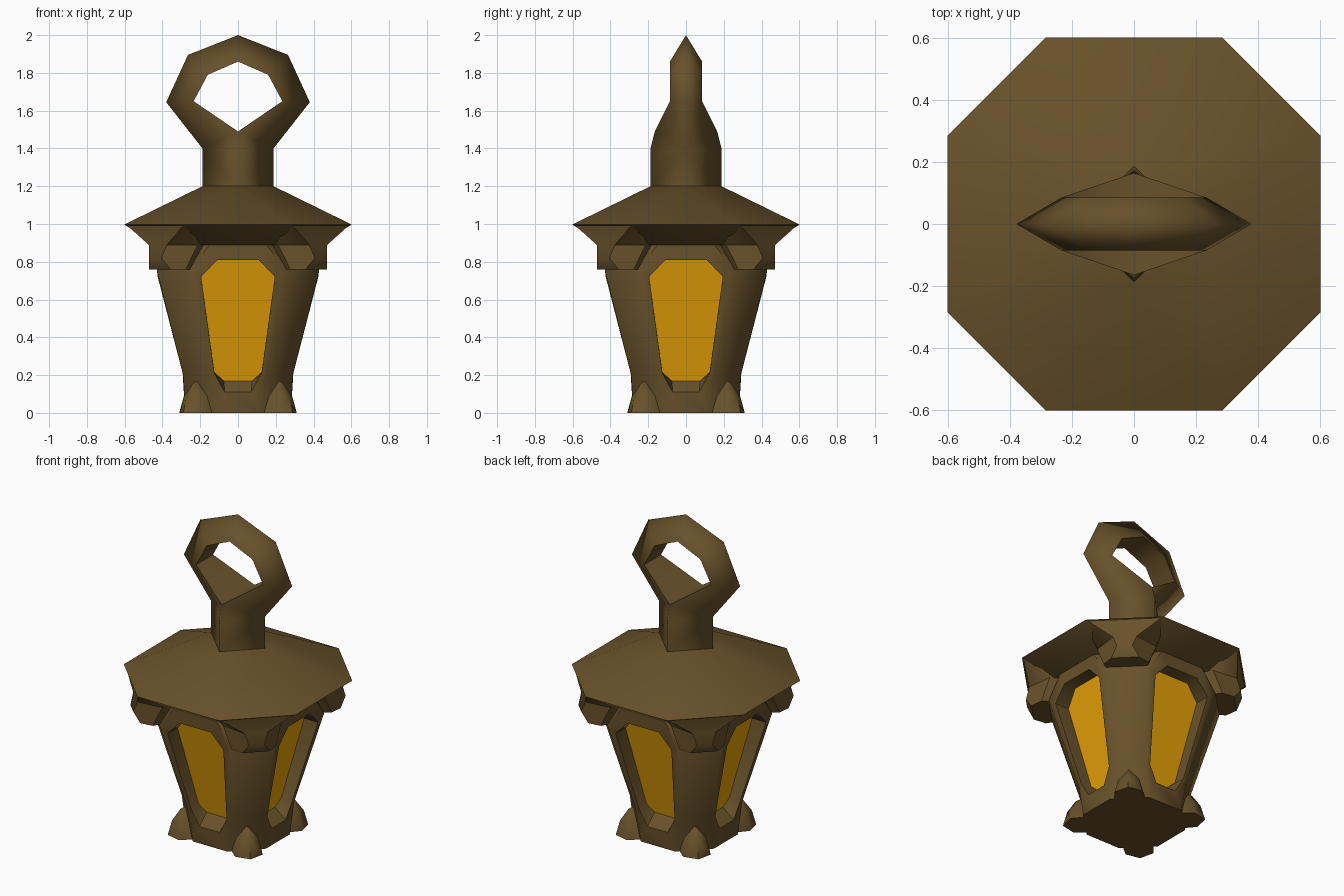
import bpy
import bmesh
from math import radians
from mathutils import Matrix, Vector

cube = bpy.data.objects.get("Cube")
if cube:
    bpy.data.objects.remove(cube, do_unlink=True)


def material(name, colour):
    m = bpy.data.materials.new(name)
    m.use_nodes = True
    m.diffuse_color = colour
    m.node_tree.nodes["Principled BSDF"].inputs["Base Color"].default_value = colour
    return m


bronze = material("aged bronze", (0.138, 0.083, 0.023, 1))
amber = material("amber glass", (0.98, 0.44, 0.003, 1))


def finish(bm, name, angle, mats=(bronze,)):
    """Turn a bmesh into an object, smooth below the given angle."""
    bmesh.ops.recalc_face_normals(bm, faces=bm.faces)
    me = bpy.data.meshes.new(name)
    bm.to_mesh(me)
    bm.free()
    for m in mats:
        me.materials.append(m)
    me.shade_smooth()
    me.set_sharp_from_angle(angle=radians(angle))
    ob = bpy.data.objects.new(name, me)
    bpy.context.collection.objects.link(ob)
    return ob


def hull(points, name, angle):
    bm = bmesh.new()
    for p in points:
        bm.verts.new(p)
    bmesh.ops.convex_hull(bm, input=bm.verts)
    return finish(bm, name, angle)


def on_corners(ob):
    """Place a part made along +x on all four diagonals."""
    base = ob.name
    for i, corner in enumerate(("back_left", "back_right", "front_right", "front_left")):
        part = ob if i == 0 else ob.copy()
        if i:
            bpy.context.collection.objects.link(part)
        part.name = base + "_" + corner
        part.rotation_euler.z = radians(45 + 90 * i)


def octagon(a, c, z):
    return [(sx * x, sy * y, z) for x, y in ((a, c), (c, a))
            for sx in (1, -1) for sy in (1, -1)]


# Body: four framed sides with recessed glass, joined by diagonal walls
# each row is half width, distance from the axis, height
frame = [(0.15, 0.43, 0.89), (0.25, 0.43, 0.76), (0.15, 0.29, 0.2), (0.12, 0.28, 0)]
opening = [(0.11, 0.43, 0.81), (0.195, 0.425, 0.72), (0.125, 0.293, 0.21), (0.07, 0.285, 0.11)]
glass = [(x, 0.17 + 0.22 * z, z) for x, z in
         ((0.11, 0.81), (0.195, 0.72), (0.125, 0.215), (0.075, 0.17))]

bm = bmesh.new()
sides = []
for k in range(4):
    turn = Matrix.Rotation(radians(90 * k), 3, "Z")
    rings = []
    for half in (frame, opening, glass):
        loop = [(x, -d, z) for x, d, z in half] + [(-x, -d, z) for x, d, z in reversed(half)]
        rings.append([bm.verts.new(turn @ Vector(p)) for p in loop])
    for outer, inner in zip(rings, rings[1:]):
        for i in range(8):
            j = (i + 1) % 8
            bm.faces.new((outer[i], outer[j], inner[j], inner[i]))
    bm.faces.new(rings[2]).material_index = 1
    sides.append(rings[0])
for k in range(4):
    a, b = sides[k], sides[(k + 1) % 4]
    for i in range(3):
        bm.faces.new((a[i], a[i + 1], b[6 - i], b[7 - i]))
bm.faces.new([v for s in sides for v in (s[4], s[3])])
bm.faces.new([v for s in sides for v in (s[7], s[0])])
finish(bm, "lantern_body", 47, (bronze, amber))

# Roof: wide octagon rising to a diamond under the neck
neck = 0.188
diamond = [(neck, 0, 1.2), (-neck, 0, 1.2), (0, neck, 1.2), (0, -neck, 1.2)]
hull(octagon(0.602, 0.285, 0.997) + octagon(0.43, 0.2, 0.89) + diamond, "roof", 40)

# Corner brackets under the roof: wings flaring up, with a small nub in front
# each row is reach and half width of nub, wing and back, then height
levels = [(0.62, 0.215, 0.57, 0.235, 0.42, 0.2, 0.995),
          (0.6, 0.068, 0.47, 0.17, 0.4, 0.15, 0.89),
          (0.62, 0.045, 0.5, 0.15, 0.4, 0.12, 0.82),
          (0.585, 0.08, 0.52, 0.13, 0.4, 0.1, 0.76)]
bm = bmesh.new()
rows = []
for f, w, m, v, b, u, z in levels:
    half = [(f, w), (m, v), (b, u)]
    loop = half + [(x, -y) for x, y in reversed(half)]
    rows.append([bm.verts.new((x, y, z)) for x, y in loop])
for top, low in zip(rows, rows[1:]):
    for i in range(6):
        j = (i + 1) % 6
        bm.faces.new((top[i], top[j], low[j], low[i]))
bm.faces.new(rows[0])
bm.faces.new(rows[-1])
on_corners(finish(bm, "bracket", 47))

# Feet: small pointed knobs at the bottom corners
foot = [(0.31, 0, 0.17), (0.335, 0, 0.16)]
for r, w, inner, tip, z in ((0.36, 0.08, 0.09, 0.41, 0), (0.345, 0.06, 0.065, 0.385, 0.09)):
    foot += [(0.25, inner, z), (0.25, -inner, z), (r, w, z), (r, -w, z), (tip, 0, z)]
on_corners(hull(foot, "foot", 60))

# Neck and hanging ring: one quarter, mirrored; sharp outer ridge, flat inner band
ridge = [(neck, 0, 1.4), (0.38, 0, 1.645), (0.265, 0, 1.895), (0, 0, 2)]
hole = [(0, -0.165, 1.49), (0.235, -0.085, 1.65), (0.16, -0.085, 1.79), (0, -0.085, 1.86)]
bm = bmesh.new()
rim = [bm.verts.new(p) for p in ridge]
edge = [bm.verts.new(p) for p in hole]
band = [bm.verts.new((x, 0, z)) for x, y, z in hole]
front_top = bm.verts.new((0, -neck, 1.4))
front_low = bm.verts.new((0, -neck, 1.19))
side_low = bm.verts.new((neck, 0, 1.19))
bm.faces.new((front_low, side_low, rim[0], front_top))
bm.faces.new((front_top, rim[0], edge[0]))
for i in range(3):
    bm.faces.new((rim[i], rim[i + 1], edge[i + 1], edge[i]))
    bm.faces.new((edge[i], edge[i + 1], band[i + 1], band[i]))
ring = finish(bm, "hanging_ring", 40)
mirror = ring.modifiers.new("mirror", "MIRROR")
mirror.use_axis = (True, True, False)
